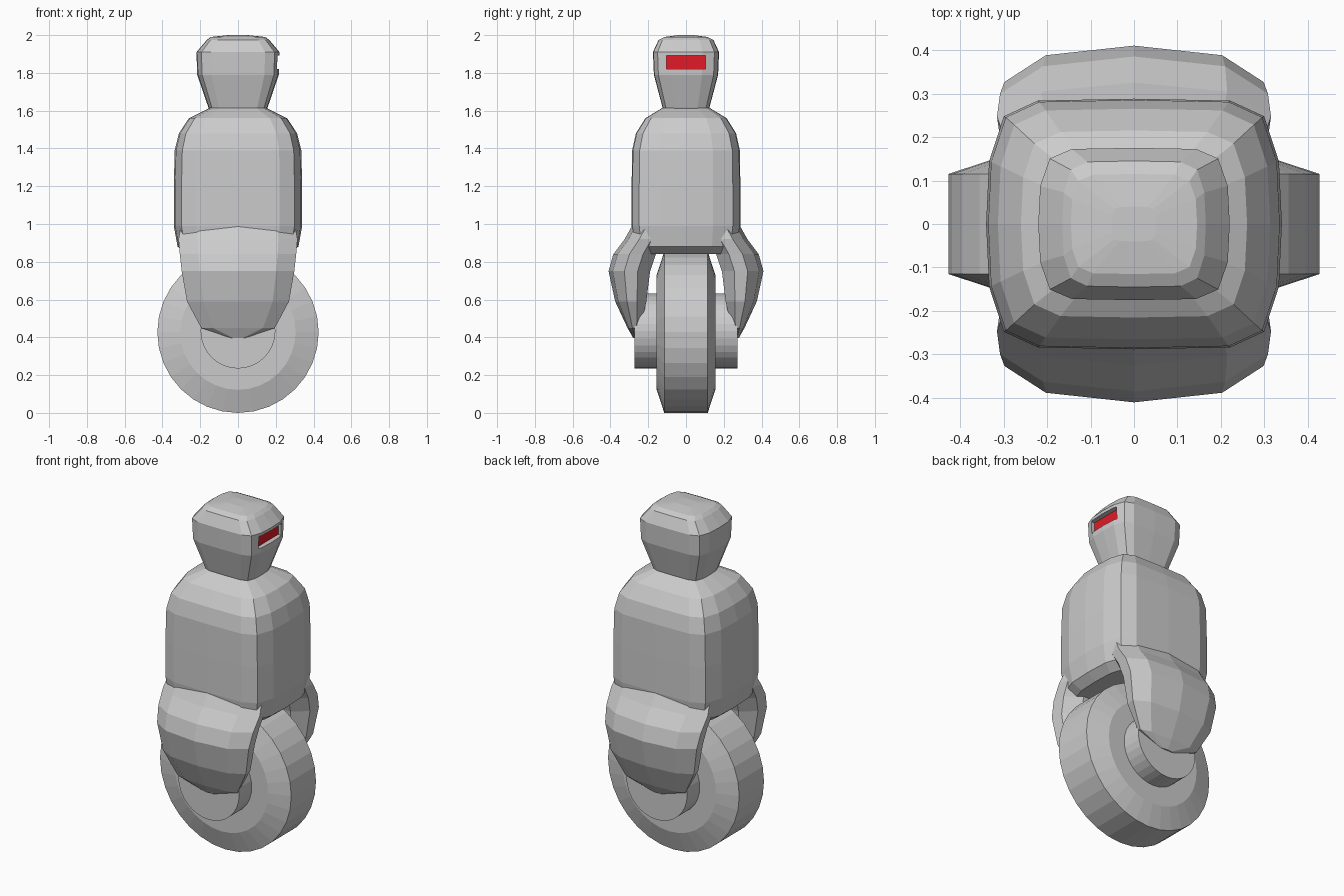
import bpy, bmesh, math

if "Cube" in bpy.data.objects:
    bpy.data.objects.remove(bpy.data.objects["Cube"])

# One quarter of the rounded-box cross-section, mirrored into a full ring
QUARTER = [(1, 0), (0.98, 0.5), (0.88, 0.86), (0.65, 0.985), (0, 1)]


def full_ring():
    q = QUARTER
    half = q + [(-x, y) for x, y in reversed(q[:-1])]
    return half + [(x, -y) for x, y in reversed(half[1:-1])]


def loft(name, rings):
    bm = bmesh.new()
    rows = [[bm.verts.new(p) for p in ring] for ring in rings]
    n = len(rows[0])
    for a, b in zip(rows, rows[1:]):
        for i in range(n):
            j = (i + 1) % n
            bm.faces.new((a[i], a[j], b[j], b[i]))
    bm.faces.new(rows[0])
    bm.faces.new(rows[-1])
    bmesh.ops.recalc_face_normals(bm, faces=bm.faces)
    mesh = bpy.data.meshes.new(name)
    bm.to_mesh(mesh)
    bm.free()
    obj = bpy.data.objects.new(name, mesh)
    bpy.context.collection.objects.link(obj)
    return obj


def rounded_stack(name, rows):
    return loft(name, [[(x * hx, y * hy, z) for x, y in full_ring()]
                       for z, hx, hy in rows])


def lathe_y(name, profile, zc, sides):
    angles = [2 * math.pi * i / sides for i in range(sides)]
    return loft(name, [[(r * math.sin(a), y, zc + r * math.cos(a)) for a in angles]
                       for y, r in profile])


def box(name, lo, hi):
    return loft(name, [[(lo[0], lo[1], z), (hi[0], lo[1], z),
                        (hi[0], hi[1], z), (lo[0], hi[1], z)] for z in (lo[2], hi[2])])


# Torso: z, half width, half depth
rounded_stack("torso", [
    (0.84, 0.27, 0.24), (0.88, 0.32, 0.275), (0.99, 0.34, 0.288),
    (1.20, 0.34, 0.288), (1.39, 0.335, 0.285), (1.48, 0.313, 0.265),
    (1.56, 0.26, 0.215), (1.615, 0.15, 0.125)])

# Head
head = rounded_stack("head", [
    (1.59, 0.145, 0.115), (1.62, 0.158, 0.125), (1.79, 0.216, 0.170),
    (1.91, 0.220, 0.175), (1.975, 0.165, 0.145), (1.99, 0.145, 0.115), (2.0, 0.05, 0.04)])

# Visor slot cut into the +x side of the head, with a red panel behind it
cutter = box("visor_cutter", (0.187, -0.104, 1.82), (0.30, 0.104, 1.893))
cutter.hide_render = True
cut = head.modifiers.new("visor_slot", 'BOOLEAN')
cut.operation = 'DIFFERENCE'
cut.solver = 'EXACT'
cut.object = cutter
bpy.context.view_layer.objects.active = head
bpy.ops.object.modifier_apply(modifier=cut.name)
bpy.data.objects.remove(cutter)

visor = box("visor", (0.175, -0.103, 1.821), (0.190, 0.103, 1.892))
red = bpy.data.materials.new("visor_red")
red.diffuse_color = (0.75, 0.01, 0.02, 1)
red.use_nodes = True
red.node_tree.nodes["Principled BSDF"].inputs["Base Color"].default_value = red.diffuse_color
visor.data.materials.append(red)

# Legs: z, half width, inner y, outer y
LEG_ROWS = [(1.00, 0.30, 0.08, 0.280), (0.92, 0.315, 0.12, 0.325),
            (0.84, 0.308, 0.16, 0.385), (0.75, 0.298, 0.19, 0.410),
            (0.59, 0.270, 0.21, 0.375), (0.45, 0.195, 0.24, 0.310),
            (0.397, 0.04, 0.255, 0.280)]
SECTION = [(0, 1), (0.68, 0.9), (1, 0.62), (0.97, 0.3), (0.7, 0), (0, 0)]
section = SECTION + [(-x, t) for x, t in reversed(SECTION[1:-1])]
for side, label in ((-1, "front"), (1, "back")):
    loft(label + "_leg", [[(x * hx, side * (yi + t * (yo - yi)), z) for x, t in section]
                          for z, hx, yi, yo in LEG_ROWS])

# Wheel and hub
lathe_y("wheel", [(-0.155, 0.305), (-0.115, 0.427), (0.115, 0.427), (0.155, 0.305)],
        0.427, 32)
lathe_y("wheel_hub", [(-0.272, 0.198), (0.272, 0.198)], 0.433, 32)
